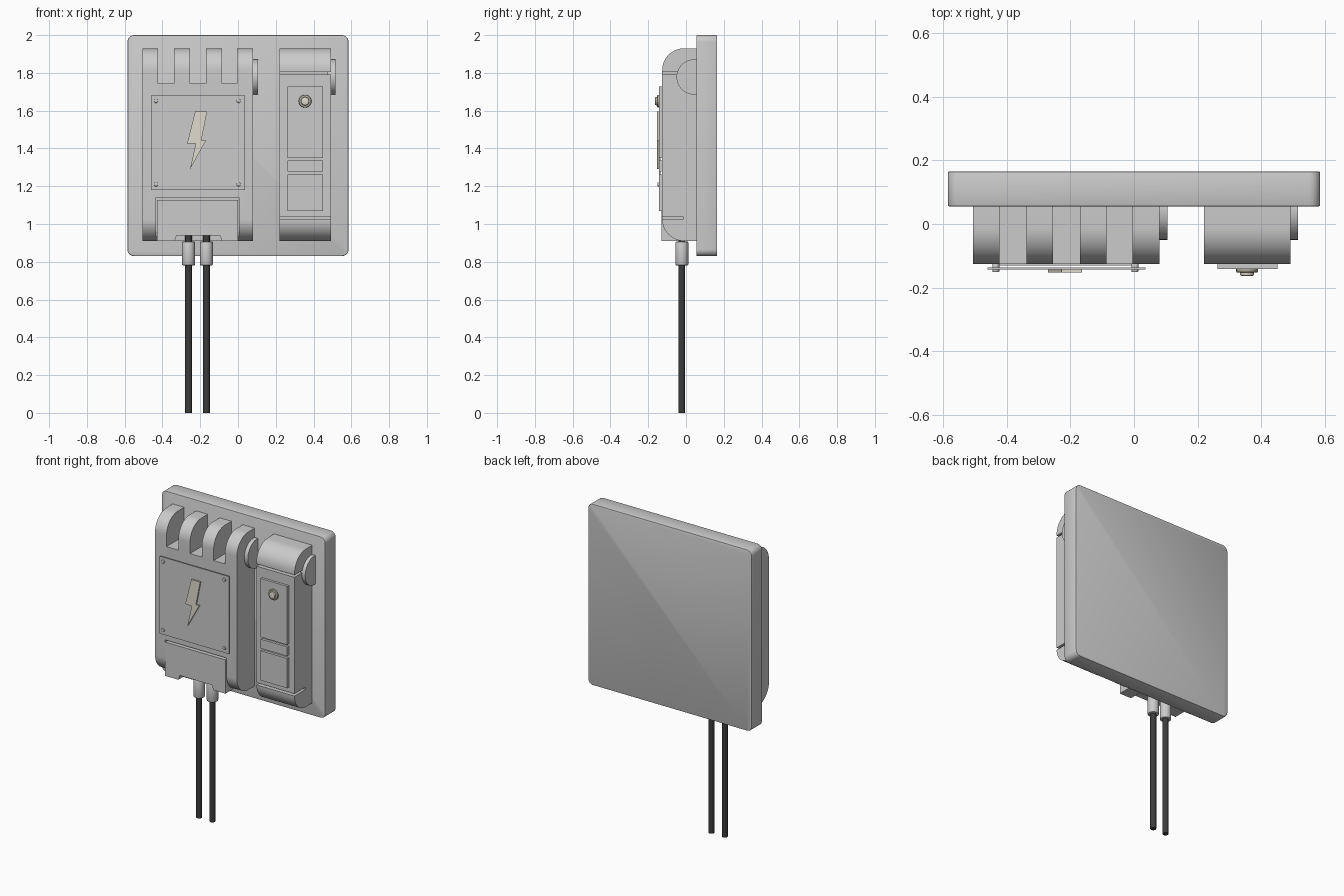
import bpy, bmesh, math
from mathutils import Vector

if "Cube" in bpy.data.objects:
    bpy.data.objects.remove(bpy.data.objects["Cube"])


def material(name, rgb):
    m = bpy.data.materials.new(name)
    m.diffuse_color = (*rgb, 1)
    m.use_nodes = True
    m.node_tree.nodes["Principled BSDF"].inputs["Base Color"].default_value = m.diffuse_color
    return m


BLACK = material("rubber_black", (0.045, 0.045, 0.045))
CREAM = material("pale_cream", (0.75, 0.71, 0.62))
BRASS = material("dull_brass", (0.4, 0.39, 0.31))


def prism(name, points, lo, hi, axis, mat=None):
    """Extrude an outline: axis 'X' takes (y, z) points, axis 'Y' takes (x, z)."""
    place = (lambda p, d: (d, p[0], p[1])) if axis == 'X' else (lambda p, d: (p[0], d, p[1]))
    bm = bmesh.new()
    a = [bm.verts.new(place(p, lo)) for p in points]
    b = [bm.verts.new(place(p, hi)) for p in points]
    bm.faces.new(a)
    bm.faces.new(b[::-1])
    for i in range(len(a)):
        j = (i + 1) % len(a)
        bm.faces.new((a[i], b[i], b[j], a[j]))
    bmesh.ops.recalc_face_normals(bm, faces=bm.faces)
    mesh = bpy.data.meshes.new(name)
    bm.to_mesh(mesh)
    bm.free()
    ob = bpy.data.objects.new(name, mesh)
    bpy.context.collection.objects.link(ob)
    if mat:
        mesh.materials.append(mat)
    return ob


def box(name, x0, x1, y0, y1, z0, z1):
    return prism(name, [(x0, z0), (x1, z0), (x1, z1), (x0, z1)], y0, y1, 'Y')


def arc(cx, cy, r, a0, a1, n):
    return [(cx + r * math.cos(math.radians(a0 + (a1 - a0) * i / n)),
             cy + r * math.sin(math.radians(a0 + (a1 - a0) * i / n))) for i in range(n + 1)]


def rod(name, center, r, length, axis, sides=24, mat=None):
    bpy.ops.mesh.primitive_cylinder_add(vertices=sides, radius=r, depth=length, location=center)
    ob = bpy.context.object
    ob.name = name
    ob.rotation_euler = {'X': (0, math.pi / 2, 0), 'Y': (math.pi / 2, 0, 0), 'Z': (0, 0, 0)}[axis]
    if mat:
        ob.data.materials.append(mat)
    return ob


def finish(ob, bevel=0, segments=2):
    bpy.ops.object.select_all(action='DESELECT')
    ob.select_set(True)
    bpy.context.view_layer.objects.active = ob
    if bevel:
        m = ob.modifiers.new("bevel", 'BEVEL')
        m.width, m.segments = bevel, segments
        m.limit_method = 'ANGLE'
        m.angle_limit = math.radians(40)
        bpy.ops.object.modifier_apply(modifier=m.name)
    bpy.ops.object.shade_smooth_by_angle(angle=math.radians(35))
    return ob


def cut(ob, cutters):
    bpy.context.view_layer.objects.active = ob
    for c in cutters:
        m = ob.modifiers.new("cut", 'BOOLEAN')
        m.operation, m.solver, m.object = 'DIFFERENCE', 'EXACT', c
        bpy.ops.object.modifier_apply(modifier=m.name)
        bpy.data.objects.remove(c)


# Rounded mounting plate
W, R, Z0, Z1 = 0.585, 0.035, 0.83, 2.0
outline = []
for cx, cz, a in ((W - R, Z1 - R, 0), (-W + R, Z1 - R, 90), (-W + R, Z0 + R, 180), (W - R, Z0 + R, 270)):
    outline += arc(cx, cz, R, a, a + 90, 6)
finish(prism("back_plate", outline, 0.055, 0.165, 'Y'), 0.005)

# Side profile shared by both housings: rounded front top and bottom
FRONT = -0.126
profile = ([(0.06, 1.93)] + arc(FRONT + 0.115, 1.815, 0.115, 90, 180, 12)
           + arc(FRONT + 0.115, 1.025, 0.115, 180, 270, 12) + [(0.06, 0.91)])

# Main housing with cooling slots and a recess for the terminal cover
housing = prism("main_housing", profile, -0.505, 0.08, 'X')
cutters = [box("slot_cutter", x0, x1, -0.3, 0.0555, 1.745, 2.1)
           for x0, x1 in ((-0.423, -0.338), (-0.255, -0.17), (-0.086, -0.004))]
cutters.append(box("recess_cutter", -0.435, 0.006, -0.3, -0.085, 0.8, 1.14))
cutters.append(box("cable_cutter", -0.335, -0.085, -0.3, 0.0, 0.8, 0.943))
cut(housing, cutters)
finish(housing)

# Terminal cover, notched at the bottom for the cables
cover = [(-0.43, 0.91), (-0.335, 0.91), (-0.325, 0.94), (-0.095, 0.94), (-0.085, 0.91),
         (0.001, 0.91), (0.001, 1.128), (-0.43, 1.128)]
finish(prism("terminal_cover", cover, -0.13, -0.03, 'Y'))

# Side housing with grooves that part off the end caps
side = prism("side_housing", profile, 0.22, 0.492, 'X')
cut(side, [box("groove_cutter", 0.1, 0.6, -0.3, -0.015, z, z + 0.015) for z in (1.024, 1.791)])
finish(side)

# Hinge discs on the right flank of each housing
for i, x in enumerate((0.08, 0.49)):
    finish(rod(f"hinge_disc_{i + 1}", (x + 0.005, 0.043, 1.778), 0.093, 0.04, 'X', 40))

# Warning plate, screws and lightning symbol
finish(box("warning_plate", -0.46, 0.036, -0.143, -0.136, 1.18, 1.68))
for i, x in enumerate((-0.434, 0.003)):
    for j, z in enumerate((1.21, 1.652)):
        finish(rod(f"plate_screw_{i}{j}", (x, -0.136, z), 0.011, 0.03, 'Y', 16), 0.003)
bolt = [(-0.227, 1.595), (-0.164, 1.595), (-0.194, 1.441), (-0.17, 1.441),
        (-0.254, 1.29), (-0.224, 1.425), (-0.27, 1.425)]
finish(prism("lightning_symbol", bolt, -0.153, -0.142, 'Y', CREAM))

# Raised panels on the side housing
for i, (z0, z1) in enumerate(((1.07, 1.262), (1.277, 1.337), (1.35, 1.728))):
    finish(box(f"side_panel_{i + 1}", 0.262, 0.451, -0.142, -0.12, z0, z1))

# Indicator lamp
finish(rod("lamp_ring", (0.355, -0.145, 1.65), 0.034, 0.016, 'Y', 24, BRASS), 0.005)
finish(rod("lamp_lens", (0.355, -0.151, 1.65), 0.022, 0.026, 'Y', 24, CREAM), 0.006)

# Two cables with strain-relief cuffs
for i, x in enumerate((-0.262, -0.167)):
    finish(rod(f"cable_{i + 1}", (x, -0.022, 0.48), 0.018, 0.96, 'Z', 16, BLACK))
    finish(rod(f"cable_cuff_{i + 1}", (x, -0.022, 0.844), 0.034, 0.126, 'Z', 20), 0.005)
